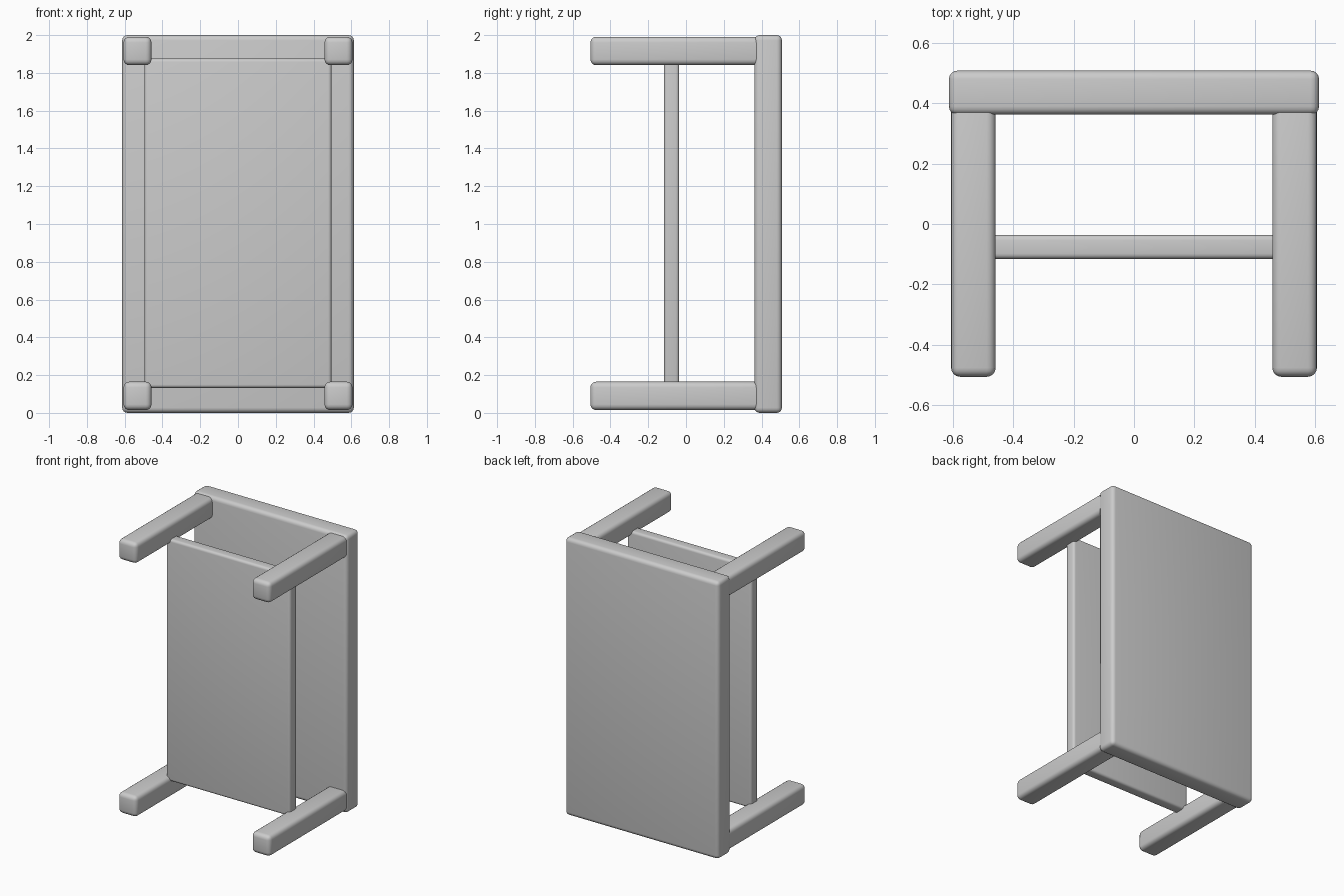
import bpy

if "Cube" in bpy.data.objects:
    bpy.data.objects.remove(bpy.data.objects["Cube"])

grey = bpy.data.materials.new("plain grey")
grey.diffuse_color = (0.6, 0.6, 0.6, 1)
grey.use_nodes = True
grey.node_tree.nodes["Principled BSDF"].inputs["Base Color"].default_value = grey.diffuse_color


def rounded_box(name, low, high, radius):
    """Box between two corners with softly rounded edges."""
    bpy.ops.mesh.primitive_cube_add(size=1)
    ob = bpy.context.object
    ob.name = name
    for v in ob.data.vertices:
        v.co = [h if c > 0 else l for c, l, h in zip(v.co, low, high)]
    bevel = ob.modifiers.new("rounding", 'BEVEL')
    bevel.width = radius
    bevel.segments = 4
    bpy.ops.object.modifier_apply(modifier=bevel.name)
    ob.data.materials.append(grey)
    bpy.ops.object.shade_smooth_by_angle()
    return ob


# Table lying on its side: thick top standing upright at the back
rounded_box("table_top", (-0.613, 0.362, 0.0), (0.613, 0.508, 2.0), 0.028)

# Four square legs pointing forward from the corners
for side, x in (("left", -0.532), ("right", 0.532)):
    for level, z in (("lower", 0.09), ("upper", 1.916)):
        rounded_box(f"{side}_{level}_leg", (x - 0.074, -0.506, z - 0.075),
                    (x + 0.074, 0.44, z + 0.075), 0.03)

# Thin shelf held between the legs
rounded_box("shelf", (-0.495, -0.116, 0.132), (0.495, -0.036, 1.876), 0.018)
